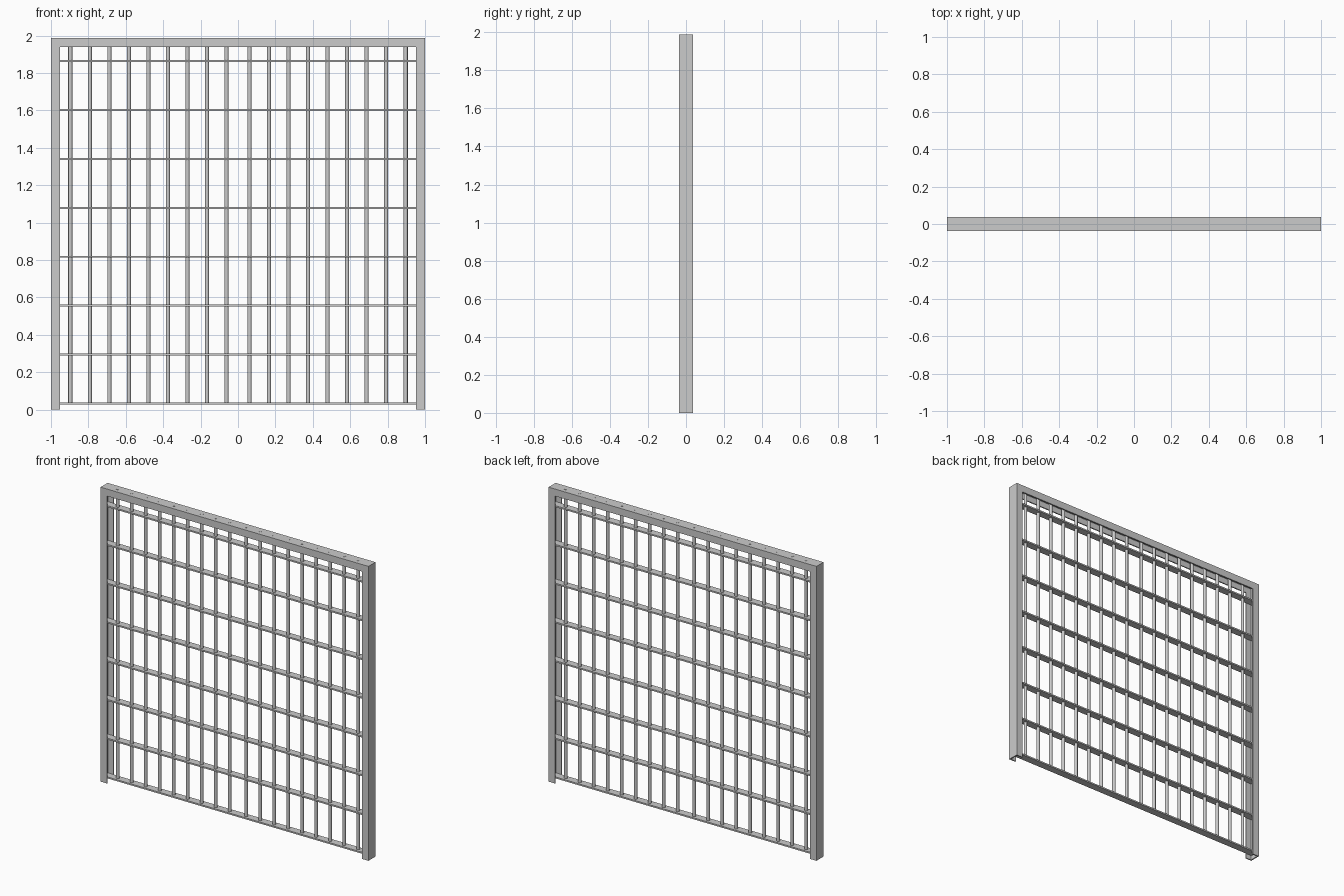
import bpy, bmesh

if "Cube" in bpy.data.objects:
    bpy.data.objects.remove(bpy.data.objects["Cube"])

H = 1.987          # overall height
W = 0.048          # face width of frame
D = 0.0375         # half depth of frame
T = 0.008          # sheet thickness of the channel


def finish(name, bm):
    bmesh.ops.recalc_face_normals(bm, faces=bm.faces[:])
    mesh = bpy.data.meshes.new(name)
    bm.to_mesh(mesh)
    bm.free()
    ob = bpy.data.objects.new(name, mesh)
    bpy.context.collection.objects.link(ob)
    return ob


# Door frame: C-channel section (inset, y) swept with mitres up, across and down
section = [(0, -D), (W, -D), (W, -D + T), (T, -D + T),
           (T, D - T), (W, D - T), (W, D), (0, D)]
bm = bmesh.new()
rings = [[], [], [], []]
for d, y in section:
    path = [(-1 + d, 0), (-1 + d, H - d), (1 - d, H - d), (1 - d, 0)]
    for ring, (x, z) in zip(rings, path):
        ring.append(bm.verts.new((x, y, z)))
n = len(section)
for a, b in zip(rings, rings[1:]):
    for i in range(n):
        j = (i + 1) % n
        bm.faces.new((a[i], a[j], b[j], b[i]))
bm.faces.new(rings[0])
bm.faces.new(rings[-1])
finish("channel_frame", bm)


# Flat horizontal slats, ends seated inside the channel
def slat(i):
    bm = bmesh.new()
    bmesh.ops.create_cube(bm, size=1)
    bmesh.ops.scale(bm, vec=(2 * (1 - T), 0.05, 0.01), verts=bm.verts)
    bmesh.ops.translate(bm, vec=(0, 0, 0.033 + 0.2615 * i), verts=bm.verts)
    finish(f"horizontal_slat_{i + 1}", bm)


for i in range(8):
    slat(i)


# Round vertical bars, running through the slats and the top rail
def bar(name, x, z0=0.03, z1=H + 0.001):
    bpy.ops.mesh.primitive_cylinder_add(vertices=16, radius=0.011, depth=z1 - z0,
                                        location=(x, 0, (z0 + z1) / 2))
    ob = bpy.context.object
    ob.name = name
    bpy.ops.object.shade_smooth_by_angle()


for i in range(9):
    x = 0.0615 + 0.1044 * i
    bar(f"vertical_bar_right_{i + 1}", x)
    bar(f"vertical_bar_left_{i + 1}", -x)
